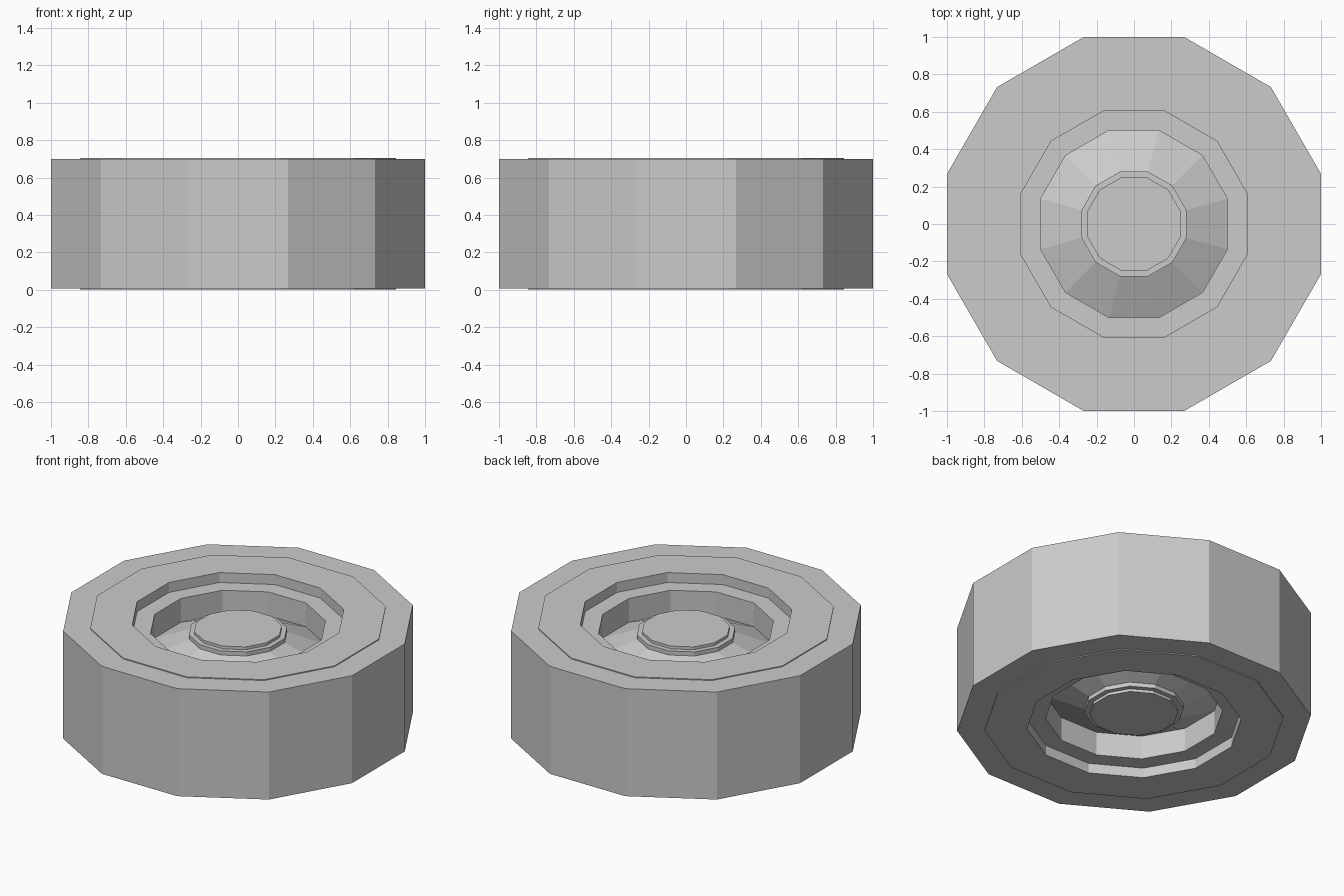
import bpy, bmesh
from math import cos, sin, pi

if "Cube" in bpy.data.objects:
    bpy.data.objects.remove(bpy.data.objects["Cube"])

SIDES = 12
MID = 0.352  # height of the wheel's mid plane


def lathe(name, half, ring):
    """Revolve a profile of (flat radius, height above mid plane), mirrored below.
    ring=True closes the profile on itself, otherwise the ends are capped."""
    profile = half + [(r, -z) for r, z in reversed(half)]
    bm = bmesh.new()
    loops = []
    for r, z in profile:
        R = r / cos(pi / SIDES)
        angles = [(i + 0.5) * 2 * pi / SIDES for i in range(SIDES)]
        loops.append([bm.verts.new((R * cos(a), R * sin(a), MID + z)) for a in angles])
    pairs = list(zip(loops, loops[1:]))
    if ring:
        pairs.append((loops[-1], loops[0]))
    else:
        bm.faces.new(loops[0])
        bm.faces.new(loops[-1])
    for a, b in pairs:
        for i in range(SIDES):
            j = (i + 1) % SIDES
            bm.faces.new((a[i], a[j], b[j], b[i]))
    bmesh.ops.recalc_face_normals(bm, faces=bm.faces)
    mesh = bpy.data.meshes.new(name)
    bm.to_mesh(mesh)
    bm.free()
    obj = bpy.data.objects.new(name, mesh)
    bpy.context.collection.objects.link(obj)
    return obj


# Tyre with slightly raised sidewalls
lathe("tyre", [(0.605, 0.352), (0.845, 0.352), (0.845, 0.346), (1.0, 0.346)], True)

# Rim band recessed inside the tyre
lathe("rim", [(0.50, 0.288), (0.62, 0.288)], True)

# Sloping wheel disc, rising towards the hub
lathe("wheel_disc", [(0.27, 0.24), (0.51, 0.131)], False)

# Stepped hub cap on both sides
lathe("hub", [(0.25, 0.28), (0.25, 0.262), (0.28, 0.262), (0.28, 0.22)], False)
